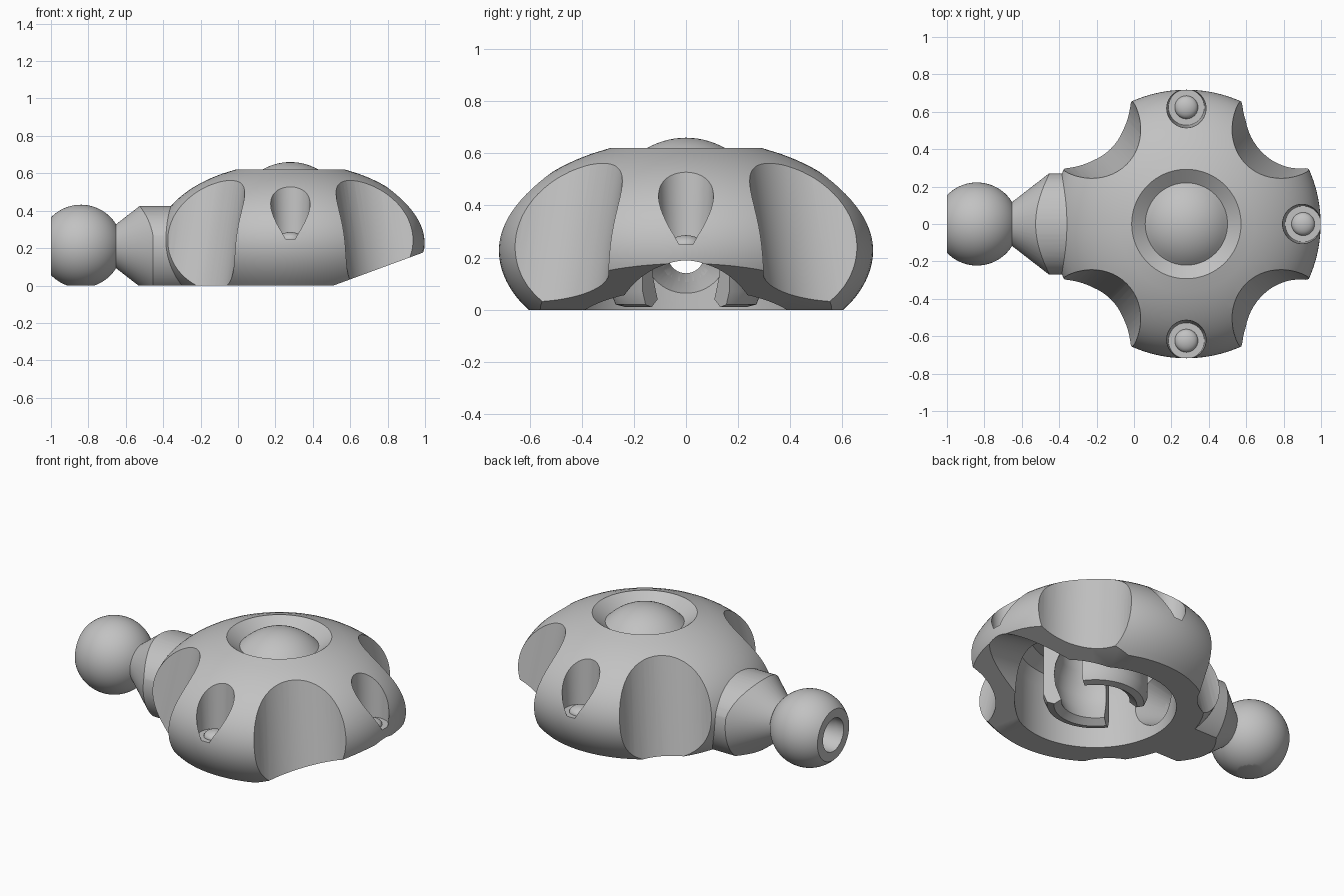
import bpy, bmesh
from math import pi, cos, sin, sqrt, radians
from mathutils import Matrix

if "Cube" in bpy.data.objects:
    bpy.data.objects.remove(bpy.data.objects["Cube"], do_unlink=True)

GREY = (0.54, 0.54, 0.54, 1)
mat = bpy.data.materials.new("plain grey")
mat.use_nodes = True
mat.diffuse_color = GREY
mat.node_tree.nodes["Principled BSDF"].inputs["Base Color"].default_value = GREY

CX = 0.28                                   # dome centre
AXIS_Z = 0.21                               # height of the ball and bore
ALONG_X = Matrix.Translation((0, 0, AXIS_Z)) @ Matrix.Rotation(pi / 2, 4, 'Y')
CENTRE = Matrix.Translation((CX, 0, 0))


def finish(name, bm, matrix):
    bm.transform(matrix)
    bmesh.ops.remove_doubles(bm, verts=bm.verts, dist=1e-5)
    bmesh.ops.recalc_face_normals(bm, faces=bm.faces)
    mesh = bpy.data.meshes.new(name)
    bm.to_mesh(mesh)
    bm.free()
    mesh.materials.append(mat)
    ob = bpy.data.objects.new(name, mesh)
    bpy.context.collection.objects.link(ob)
    return ob


def lathe(name, profile, matrix, segs=96, sweep=2 * pi, start=0.0, closed=False):
    """Turn (radius, height) points about z; a partial sweep gets end caps."""
    bm = bmesh.new()
    full = sweep > 6.28
    n = len(profile)
    rings = []
    for i in range(segs if full else segs + 1):
        a = start + sweep * i / segs
        rings.append([bm.verts.new((r * cos(a), r * sin(a), z)) for r, z in profile])
    for i in range(segs):
        a, b = rings[i], rings[(i + 1) % len(rings)]
        for j in range(n if closed else n - 1):
            k = (j + 1) % n
            if profile[j][0] == 0:
                if profile[k][0] > 0:
                    bm.faces.new((rings[0][j], a[k], b[k]))
            elif profile[k][0] == 0:
                bm.faces.new((a[j], rings[0][k], b[j]))
            else:
                bm.faces.new((a[j], a[k], b[k], b[j]))
    if not full:
        bm.faces.new(rings[0])
        bm.faces.new(rings[-1])
    bmesh.ops.delete(bm, geom=[v for v in bm.verts if not v.link_faces], context='VERTS')
    return finish(name, bm, matrix)


def box(size, matrix):
    bm = bmesh.new()
    bmesh.ops.create_cube(bm, size=1)
    bm.transform(Matrix.Diagonal((*size, 1)))
    return finish("cutter", bm, matrix)


def plug(r_low, r_high, low, high, matrix):
    return lathe("cutter", [(0, low), (r_low, low), (r_high, high), (0, high)], matrix, 64)


def cut(ob, *cutters):
    for c in cutters:
        mod = ob.modifiers.new("cut", 'BOOLEAN')
        mod.operation, mod.solver, mod.object = 'DIFFERENCE', 'EXACT', c
        bpy.context.view_layer.objects.active = ob
        bpy.ops.object.modifier_apply(modifier=mod.name)
        bpy.data.objects.remove(c, do_unlink=True)


def bore():
    # Stepped, flared hole running through ball, neck and shell wall
    return lathe("cutter", [(0, -1.1), (0.1, -1.1), (0.1, -0.95), (0.07, -0.85),
                            (0.07, -0.4), (0.17, -0.1), (0, -0.1)], ALONG_X, 48)


def below_ground():
    return box((4, 4, 1), Matrix.Translation((0, 0, -0.5)))


# Dome shell: bulging side, recessed ring, raised button, hollow underside
profile = [(0.718 * sqrt(1 - ((z - 0.23) / 0.427) ** 2), z)
           for z in [0.62 * i / 28 for i in range(29)]]
profile.append((0.22, 0.565))
R = 0.301
for i in range(1, 11):
    r = 0.22 * (10 - i) / 10
    profile.append((r, 0.66 - R + sqrt(R * R - r * r)))
cavity = [(0, 0.45), (0.36, 0.45), (0.43, 0.4), (0.45, 0.32), (0.45, 0)]
dome = lathe("dome_shell", profile + cavity, CENTRE, closed=True)

# Sloped underside at the open end
slope = box((2, 4, 1), Matrix.Translation((0.51, 0, 0))
            @ Matrix.Rotation(radians(-20.2), 4, 'Y') @ Matrix.Translation((0.9, 0, -0.5)))
cut(dome, slope)

# Four leaning scallops around the dome
for k in range(4):
    cut(dome, plug(0.3, 0.3, -0.5, 1, CENTRE @ Matrix.Rotation(pi / 4 + k * pi / 2, 4, 'Z')
                   @ Matrix.Translation((0.877, 0, 0))
                   @ Matrix.Rotation(radians(-12), 4, 'Y')))

# Three drilled pockets, each with a small domed stud
for name, turn in (("front", -pi / 2), ("left", 0), ("back", pi / 2)):
    place = CENTRE @ Matrix.Rotation(turn, 4, 'Z') @ Matrix.Translation((0.624, 0, 0))
    cut(dome, plug(0.096, 0.116, 0.25, 0.65, place))
    cap = [(0.062 * cos(i * pi / 16), 0.25 + 0.036 * sin(i * pi / 16)) for i in range(8)]
    lathe(name + "_stud", [(0, 0.24), (0.062, 0.24)] + cap + [(0, 0.286)], place, 32)

# Tapered channel at the open end, bore at the neck end
channel = lathe("cutter", [(0, 0.4), (0.285, 0.4), (0.18, 1.05), (0, 1.05)],
                Matrix.Rotation(pi / 2, 4, 'Y'), 64)
cut(dome, channel, bore())

# Neck: cone into a barrel with a lower, oval upper half and a flat underside
neck = lathe("neck", [(0, -0.655), (0.115, -0.655), (0.27, -0.455), (0.27, -0.3), (0, -0.3)],
             ALONG_X)
oval_trim = box((1, 1, 0.5), Matrix.Translation((-0.5, 0, AXIS_Z + 0.25)))
cut(oval_trim, plug(1, 1, -2, 2, ALONG_X @ Matrix.Diagonal((0.215, 0.274, 1, 1))))
cut(neck, below_ground(), oval_trim, bore())

# Coupling ball with flat end and flat underside
XS = [-1 + 0.35 * i / 32 for i in range(33)]
arc = [(sqrt(0.222 ** 2 - (x + 0.84) ** 2), x) for x in XS]
ball = lathe("coupling_ball", [(0, XS[0])] + arc + [(0, XS[-1])], ALONG_X, 64)
cut(ball, below_ground(), bore())

# Two curved clips under the dome that grip a ball
clip = [(0.19, 0.04), (0.23, 0.01), (0.27, 0.02), (0.29, 0.07), (0.29, 0.46), (0.2, 0.46),
        (0.2, 0.33), (0.222, 0.27), (0.23, 0.2), (0.222, 0.13)]
for name, mid in (("front_clip", -pi / 2), ("back_clip", pi / 2)):
    lathe(name, clip, CENTRE, 32, radians(110), mid - radians(55), True)

# Smooth shading with crisp edges
bpy.ops.object.select_all(action='DESELECT')
for ob in bpy.context.collection.objects:
    if ob.type == 'MESH' and ob.data.materials and ob.data.materials[0] == mat:
        ob.select_set(True)
        bpy.context.view_layer.objects.active = ob
bpy.ops.object.shade_smooth_by_angle(angle=radians(25))
